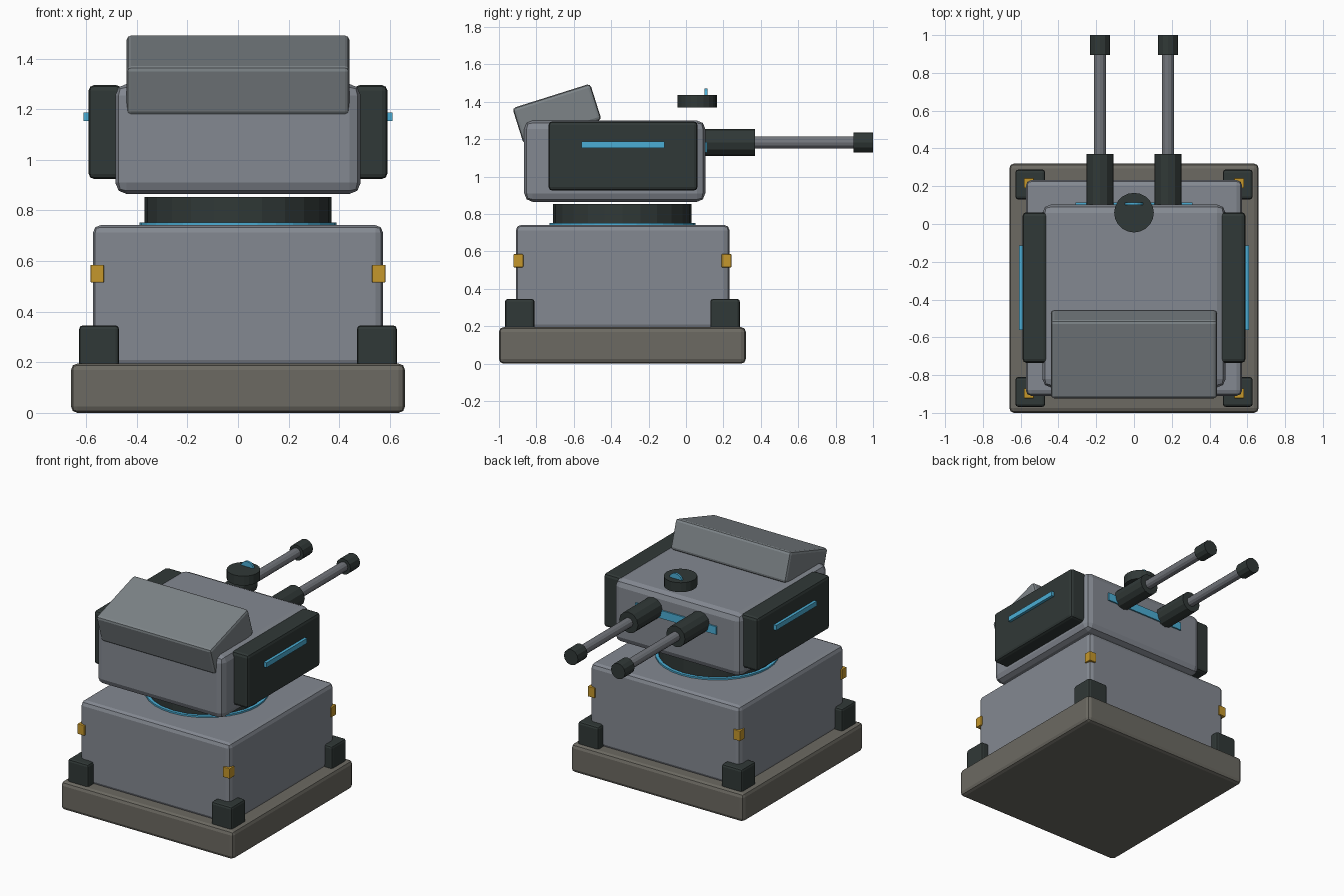
import bpy, bmesh, math
from mathutils import Matrix, Vector

cube = bpy.data.objects.get("Cube")
if cube:
    bpy.data.objects.remove(cube, do_unlink=True)


def material(name, rgb):
    m = bpy.data.materials.new(name)
    m.use_nodes = True
    color = (*rgb, 1.0)
    m.diffuse_color = color
    m.node_tree.nodes["Principled BSDF"].inputs["Base Color"].default_value = color
    return m


HULL = material("hull grey", (0.23, 0.25, 0.285))
PANEL = material("panel grey", (0.205, 0.23, 0.245))
STEEL = material("barrel steel", (0.17, 0.18, 0.20))
STONE = material("base grey", (0.15, 0.143, 0.122))
DARK = material("dark armour", (0.03, 0.04, 0.038))
GLOW = material("cyan light", (0.07, 0.42, 0.66))
AMBER = material("amber marker", (0.56, 0.31, 0.025))


def finish(name, bm, mat):
    bmesh.ops.recalc_face_normals(bm, faces=bm.faces)
    mesh = bpy.data.meshes.new(name)
    bm.to_mesh(mesh)
    bm.free()
    mesh.materials.append(mat)
    obj = bpy.data.objects.new(name, mesh)
    bpy.context.collection.objects.link(obj)
    return obj


def box(name, mat, xs, ys, zs, bevel=0.0, tilt=0.0):
    """Box between the given limits, with rounded edges, tilted about x."""
    bm = bmesh.new()
    size = [b - a for a, b in (xs, ys, zs)]
    mid = Vector([(a + b) / 2 for a, b in (xs, ys, zs)])
    bmesh.ops.create_cube(bm, size=1.0, matrix=Matrix.Diagonal((*size, 1.0)))
    if bevel:
        bmesh.ops.bevel(bm, geom=bm.edges[:], offset=bevel, segments=2,
                        profile=0.5, affect='EDGES')
    bm.transform(Matrix.Translation(mid) @ Matrix.Rotation(tilt, 4, 'X'))
    return finish(name, bm, mat)


def cylinder(name, mat, radius, start, end, sides):
    """Flat-sided cylinder between two points."""
    bm = bmesh.new()
    a, b = Vector(start), Vector(end)
    turn = (b - a).to_track_quat('Z', 'Y').to_matrix().to_4x4()
    bmesh.ops.create_cone(bm, cap_ends=True, segments=sides, radius1=radius,
                          radius2=radius, depth=(b - a).length,
                          matrix=Matrix.Translation((a + b) / 2) @ turn)
    return finish(name, bm, mat)


def span(a, b, side):
    return tuple(sorted((a * side, b * side)))


MID = -0.34  # y of the pedestal axis

# Pedestal
box("base_plate", STONE, (-0.66, 0.66), (-1.0, 0.32), (0, 0.195), 0.025)
box("pedestal_body", HULL, (-0.573, 0.573), (-0.91, 0.233), (0.18, 0.742), 0.03)

# Corner feet and amber markers
for sx, side in ((1, "left"), (-1, "right")):
    for sy, end in ((-1, "front"), (1, "back")):
        foot = tuple(MID + v for v in span(0.47, 0.628, sy))
        box(f"{end}_{side}_foot", DARK, span(0.47, 0.628, sx), foot,
            (0.17, 0.346), 0.015)
        mark = tuple(MID + v for v in span(0.53, 0.583, sy))
        box(f"{end}_{side}_marker", AMBER, span(0.53, 0.583, sx), mark,
            (0.515, 0.585), 0.004)

# Turning ring
cylinder("ring_light", GLOW, 0.39, (0, MID, 0.735), (0, MID, 0.753), 32)
cylinder("turning_ring", DARK, 0.37, (0, MID, 0.74), (0, MID, 0.853), 24)

# Turret head
box("turret_head", HULL, (-0.485, 0.485), (-0.865, 0.103), (0.865, 1.3), 0.045)
box("rear_housing", PANEL, (-0.44, 0.44), (-0.908, -0.472), (1.234, 1.436),
    0.018, math.radians(17.5))
box("face_light", GLOW, (-0.31, 0.31), (0.095, 0.113), (1.13, 1.185))

# Side armour and twin guns
for s, side in ((1, "left"), (-1, "right")):
    box(f"{side}_armour", DARK, span(0.46, 0.59, s), (-0.735, 0.062),
        (0.925, 1.295), 0.02)
    box(f"{side}_armour_light", GLOW, span(0.58, 0.61, s), (-0.56, -0.115),
        (1.153, 1.187))
    x, z = 0.18 * s, 1.182
    cylinder(f"{side}_gun_sleeve", DARK, 0.072, (x, 0.05, z), (x, 0.37, z), 12)
    cylinder(f"{side}_gun_barrel", STEEL, 0.033, (x, 0.3, z), (x, 0.95, z), 12)
    cylinder(f"{side}_gun_muzzle", DARK, 0.054, (x, 0.895, z), (x, 1.0, z), 12)

# Sensor above the head
cylinder("sensor_disc", DARK, 0.105, (0, 0.06, 1.37), (0, 0.06, 1.435), 20)
cylinder("sensor_lens", GLOW, 0.05, (0, 0.1, 1.422), (0, 0.115, 1.422), 16)
